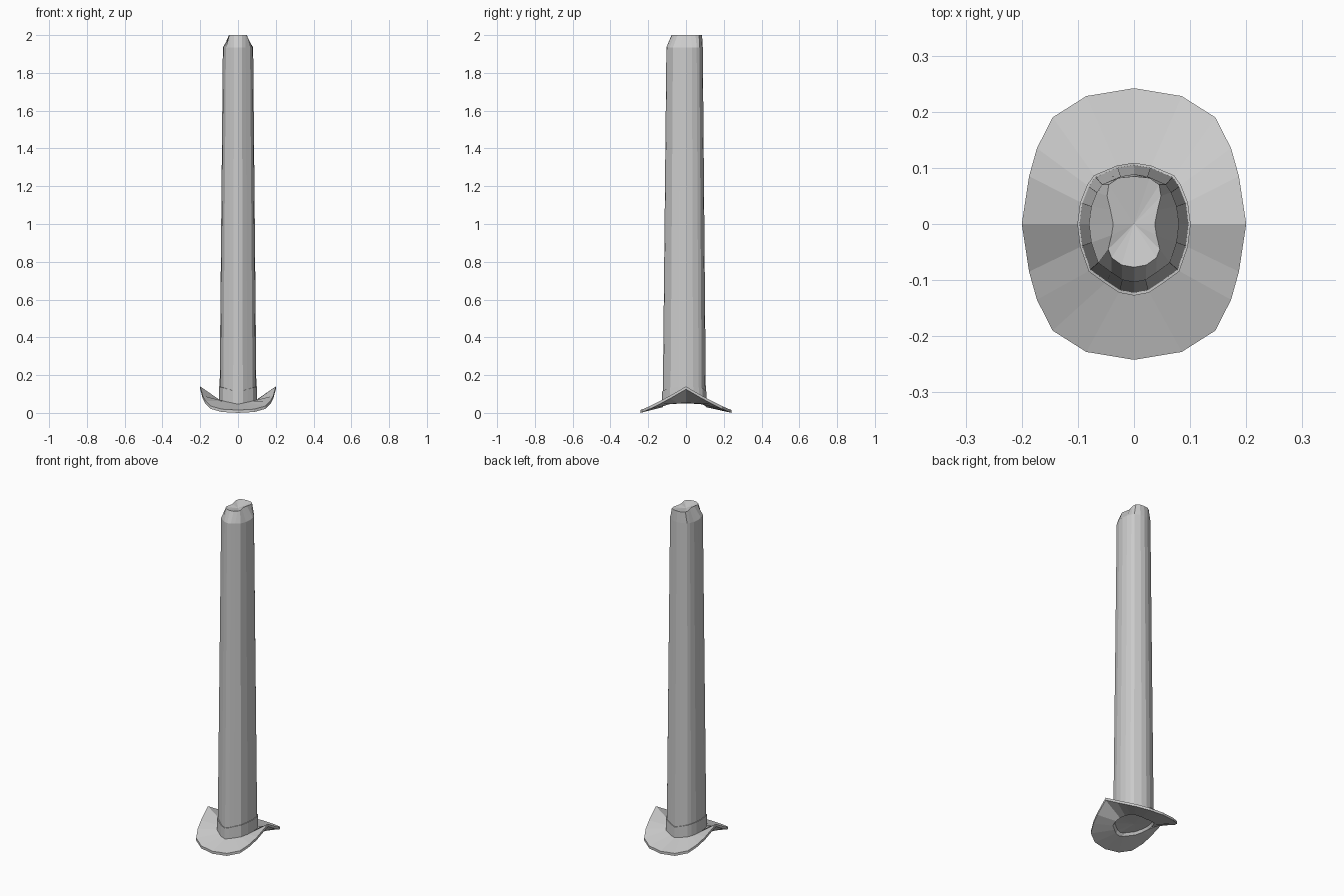
import bpy, bmesh

if "Cube" in bpy.data.objects:
    bpy.data.objects.remove(bpy.data.objects["Cube"])


def ring(half, zf, sx=1.0, sy=1.0):
    """Mirror a half outline across x = 0 and give each point a height."""
    full = half + [(-x, y) for x, y in half[-2:0:-1]]
    return [(x * sx, y * sy, zf(x, y)) for x, y in full]


def loft(name, rings, start=None, end=None, closed=False):
    """Skin a stack of rings; start and end are optional cap centres."""
    bm = bmesh.new()
    loops = [[bm.verts.new(p) for p in r] for r in rings]
    n = len(loops[0])
    pairs = list(zip(loops, loops[1:]))
    if closed:
        pairs.append((loops[-1], loops[0]))
    for a, b in pairs:
        for i in range(n):
            j = (i + 1) % n
            bm.faces.new((a[i], a[j], b[j], b[i]))
    for centre, lp in ((start, loops[0]), (end, loops[-1])):
        if centre:
            c = bm.verts.new(centre)
            for i in range(n):
                bm.faces.new((c, lp[i], lp[(i + 1) % n]))
    bmesh.ops.recalc_face_normals(bm, faces=bm.faces)
    me = bpy.data.meshes.new(name)
    bm.to_mesh(me)
    bm.free()
    ob = bpy.data.objects.new(name, me)
    bpy.context.collection.objects.link(ob)
    return ob


# half outlines, from back (+y) to front (-y)
grip = [(0, .107), (.03, .102), (.07, .085), (.082, .068), (.094, .038), (.099, 0),
        (.094, -.04), (.079, -.083), (.05, -.104), (.026, -.12), (0, -.125)]
tip = [(0, .085), (.028, .082), (.045, .07), (.048, .05), (.042, .025), (.037, 0),
       (.04, -.02), (.046, -.045), (.04, -.06), (.022, -.073), (0, -.077)]
flange = [(0, .242), (.085, .228), (.145, .19), (.173, .135), (.187, .085), (.2, 0)]
flange += [(x, -y) for x, y in flange[-2::-1]]


def outer_z(x, y):
    # saddle: low at front and back, high at the sides
    return .01 + .125 * (1 - abs(y) / .242) ** 1.15


def inner_z(x, y):
    return .046 + .022 * abs(x) / .1


def collar_z(x, y):
    return .11 + .03 * abs(x) / .1


# main tapered shaft with pinched, chamfered tip
loft("shaft", [
    ring(grip, inner_z, .98, .98),
    ring(grip, collar_z, .98, .98),
    ring(grip, lambda x, y: 1.935, .81, .83),
    ring(tip, lambda x, y: 2.0),
], start=(0, 0, .05), end=(0, 0, 1.985))

# collar wrapped round the shaft foot
loft("collar", [
    ring(grip, inner_z, 1.02, 1.02),
    ring(grip, collar_z, 1.02, 1.02),
    ring(grip, collar_z, .97, .97),
])

# saddle-shaped flange with a closed, slightly hollow underside
loft("flange", [
    ring(grip, inner_z, 1.0, 1.0),
    ring(flange, lambda x, y: outer_z(x, y) + .005),
    ring(flange, lambda x, y: outer_z(x, y) - .01),
    ring(grip, lambda x, y: inner_z(x, y) - .016),
    ring(grip, lambda x, y: inner_z(x, y) + .002, .9, .9),
], end=(0, 0, .05))
